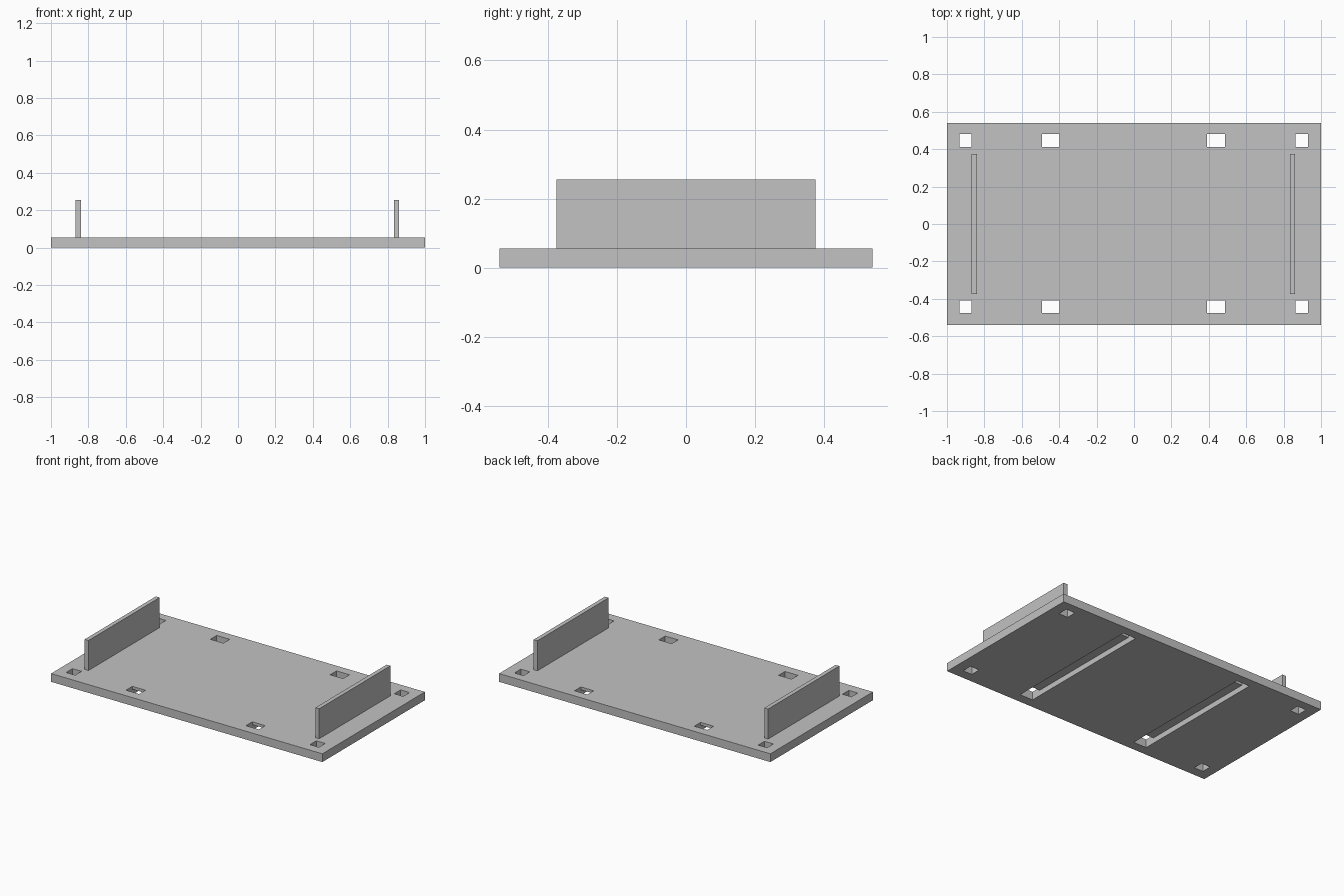
import bpy
import bmesh
from mathutils import Matrix, Vector

cube = bpy.data.objects.get("Cube")
if cube:
    bpy.data.objects.remove(cube, do_unlink=True)

grey = bpy.data.materials.new("plain_grey")
colour = (0.54, 0.54, 0.54, 1)
grey.diffuse_color = colour
grey.use_nodes = True
grey.node_tree.nodes["Principled BSDF"].inputs["Base Color"].default_value = colour

THICK = 0.055
GROOVE_DEPTH = 0.036


def box(name, low, high):
    """Make a box object spanning two opposite corners."""
    low, high = Vector(low), Vector(high)
    bm = bmesh.new()
    bmesh.ops.create_cube(bm, size=1, matrix=Matrix.Translation((low + high) / 2)
                          @ Matrix.Diagonal((*(high - low), 1)))
    mesh = bpy.data.meshes.new(name)
    bm.to_mesh(mesh)
    bm.free()
    mesh.materials.append(grey)
    obj = bpy.data.objects.new(name, mesh)
    bpy.context.collection.objects.link(obj)
    return obj


def cut(target, low, high):
    """Subtract a box from the target, then discard the cutter."""
    cutter = box("cutter", low, high)
    cutter.hide_render = True
    mod = target.modifiers.new("cut", 'BOOLEAN')
    mod.operation = 'DIFFERENCE'
    mod.solver = 'EXACT'
    mod.object = cutter
    bpy.context.view_layer.objects.active = target
    bpy.ops.object.modifier_apply(modifier=mod.name)
    bpy.data.objects.remove(cutter, do_unlink=True)


# Base plate
plate = box("base_plate", (-1, -0.54, 0), (1, 0.54, THICK))

# Strap grooves across the underside
strap_spans = [(-0.493, -0.397), (0.391, 0.486)]
for x0, x1 in strap_spans:
    cut(plate, (x0, -0.475, -0.1), (x1, 0.48, GROOVE_DEPTH))

# Strap slots and square corner holes through the plate
corner_spans = [(-0.934, -0.868), (0.863, 0.929)]
for x0, x1 in strap_spans + corner_spans:
    for y0, y1 in [(-0.475, -0.408), (0.413, 0.48)]:
        cut(plate, (x0, y0, -0.1), (x1, y1, 0.1))

# Upright end walls
for name, x0, x1 in [("right_wall", -0.868, -0.84), ("left_wall", 0.833, 0.861)]:
    box(name, (x0, -0.375, THICK), (x1, 0.375, 0.255))
